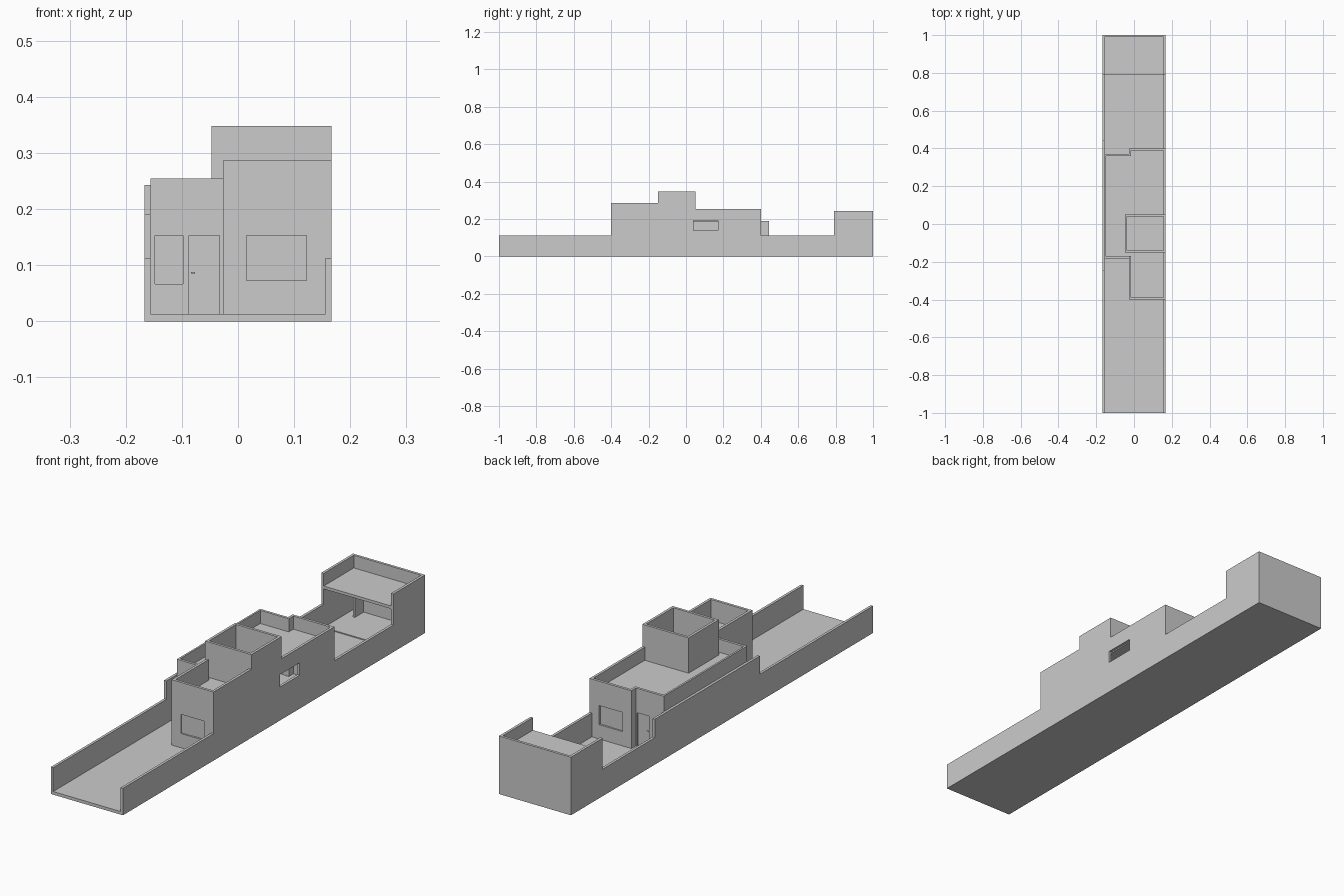
import bpy, bmesh

if "Cube" in bpy.data.objects:
    bpy.data.objects.remove(bpy.data.objects["Cube"])

W = 0.167      # half width of the plot
T = 0.011      # wall thickness
F = 0.013      # floor level
AXES = {'x': (2, 0, 1), 'y': (0, 2, 1), 'z': (0, 1, 2)}


def rect(a0, a1, b0, b1):
    return [(a0, b0), (a1, b0), (a1, b1), (a0, b1)]


def slab(name, axis, c0, c1, outline, holes=()):
    """Extrude a flat outline (with optional holes) along an axis from c0 to c1."""
    cu = bpy.data.curves.new(name, 'CURVE')
    cu.dimensions = '2D'
    cu.fill_mode = 'BOTH'
    cu.extrude = (c1 - c0) / 2
    for loop in [outline, *holes]:
        sp = cu.splines.new('POLY')
        sp.points.add(len(loop) - 1)
        for p, (a, b) in zip(sp.points, loop):
            p.co = (a, b, 0, 1)
        sp.use_cyclic_u = True
    tmp = bpy.data.objects.new(name + "_outline", cu)
    bpy.context.collection.objects.link(tmp)
    dg = bpy.context.evaluated_depsgraph_get()
    me = bpy.data.meshes.new_from_object(tmp.evaluated_get(dg))
    bpy.data.objects.remove(tmp)
    order = AXES[axis]
    bm = bmesh.new()
    bm.from_mesh(me)
    for v in bm.verts:
        loc = (v.co.x, v.co.y, v.co.z + (c0 + c1) / 2)
        v.co = [loc[i] for i in order]
    bmesh.ops.remove_doubles(bm, verts=bm.verts, dist=1e-5)
    bmesh.ops.recalc_face_normals(bm, faces=bm.faces)
    for f in bm.faces:
        f.smooth = False
    bm.to_mesh(me)
    bm.free()
    me.name = name
    ob = bpy.data.objects.new(name, me)
    bpy.context.collection.objects.link(ob)
    return ob


def box(name, x0, x1, y0, y1, z0, z1):
    return slab(name, 'z', z0, z1, rect(x0, x1, y0, y1))


# Openings in x, z
big_window = rect(0.015, 0.122, 0.073, 0.153)
small_window = rect(-0.148, -0.098, 0.067, 0.153)
door_hole = rect(-0.087, -0.033, F, 0.153)

# Ground slab
box("ground_slab", -W, W, -1, 1, 0, F)

# Right boundary wall, stepped, with a side window
slab("right_wall", 'x', W - T, W,
     [(-1, F), (1, F), (1, .243), (.79, .243), (.79, .113), (.4, .113),
      (.4, .255), (.05, .255), (.05, .348), (-.15, .348), (-.15, .287),
      (-.4, .287), (-.4, .113), (-1, .113)],
     [rect(.04, .17, .14, .192)])

# Left boundary wall, stepped
slab("left_wall", 'x', -W, -W + T,
     [(-1, F), (1, F), (1, .243), (.79, .243), (.79, .113), (.445, .113),
      (.445, .19), (-.25, .19), (-.25, .113), (-1, .113)])

# House walls
XI, XL = W - T, -W + T     # inner faces of the boundary walls
XS = -0.027                # step between the narrow and wide bays
slab("front_bay_wall", 'y', -.4, -.4 + T, rect(XS, XI, F, .287), [big_window])
box("front_bay_side_wall", XS, XS + T, -.4 + T, -.17, F, .287)
entry = [(XL, F), (-.087, F), (-.087, .153), (-.033, .153), (-.033, F),
         (XS, F), (XS, .255), (XL, .255)]
slab("entry_wall", 'y', -.182, -.182 + T, entry, [small_window])
box("house_left_wall", XL, XL + .008, -.182 + T, .37 - T, F, .255)
slab("rear_door_wall", 'y', .37 - T, .37, entry)
box("rear_bay_side_wall", XS, XS + T, .37 - T, .4 - T, F, .255)
slab("rear_bay_wall", 'y', .4 - T, .4, rect(XS, XI, F, .255), [big_window])

# House roof, inside the parapets
slab("house_roof", 'z', .187, .2,
     [(XS + .002, -.395), (XI, -.395), (XI, .395), (XS + .002, .395),
      (XS + .002, .365), (XL + .002, .365), (XL + .002, -.178),
      (XS + .002, -.178)])

# Raised open box on the roof
box("roof_box_front", -.047, XI, -.15, -.15 + T, .2, .348)
box("roof_box_back", -.047, XI, .05 - T, .05, .2, .348)
box("roof_box_left", -.047, -.047 + T, -.15 + T, .05 - T, .2, .348)

# Sliding panes of the large windows, plus the small pane, doors and handles
for side, y, s in (("front", -.4, 1), ("rear", .4, -1)):
    for i, (a, b) in enumerate(((.015, .069), (.068, .122))):
        d0 = y + s * (.006 + .002 * i)
        d1 = d0 + s * .002
        box(f"{side}_window_pane_{i + 1}", a, b, min(d0, d1), max(d0, d1), .073, .153)
box("small_window_pane", -.148, -.098, -.176, -.174, .067, .153)
for side, y, s in (("front", -.182, 1), ("rear", .37, -1)):
    ys = sorted((y + s * .005, y + s * .009))
    box(f"{side}_door", -.087, -.033, ys[0], ys[1], F, .153)
    ys = sorted((y + s * .005, y + s * .001))
    box(f"{side}_door_handle", -.084, -.077, ys[0], ys[1], .085, .088)

# Rear shed: back wall, roof, floor step and a short inner partition
box("shed_back_wall", XL, XI, 1 - T, 1, F, .243)
box("shed_roof", XL, XI, .79, 1 - T, .178, .19)
box("shed_floor", XL, XI, .79, 1 - T, F, .017)
box("shed_partition", -.118, -.11, .93, 1 - T, .017, .178)
